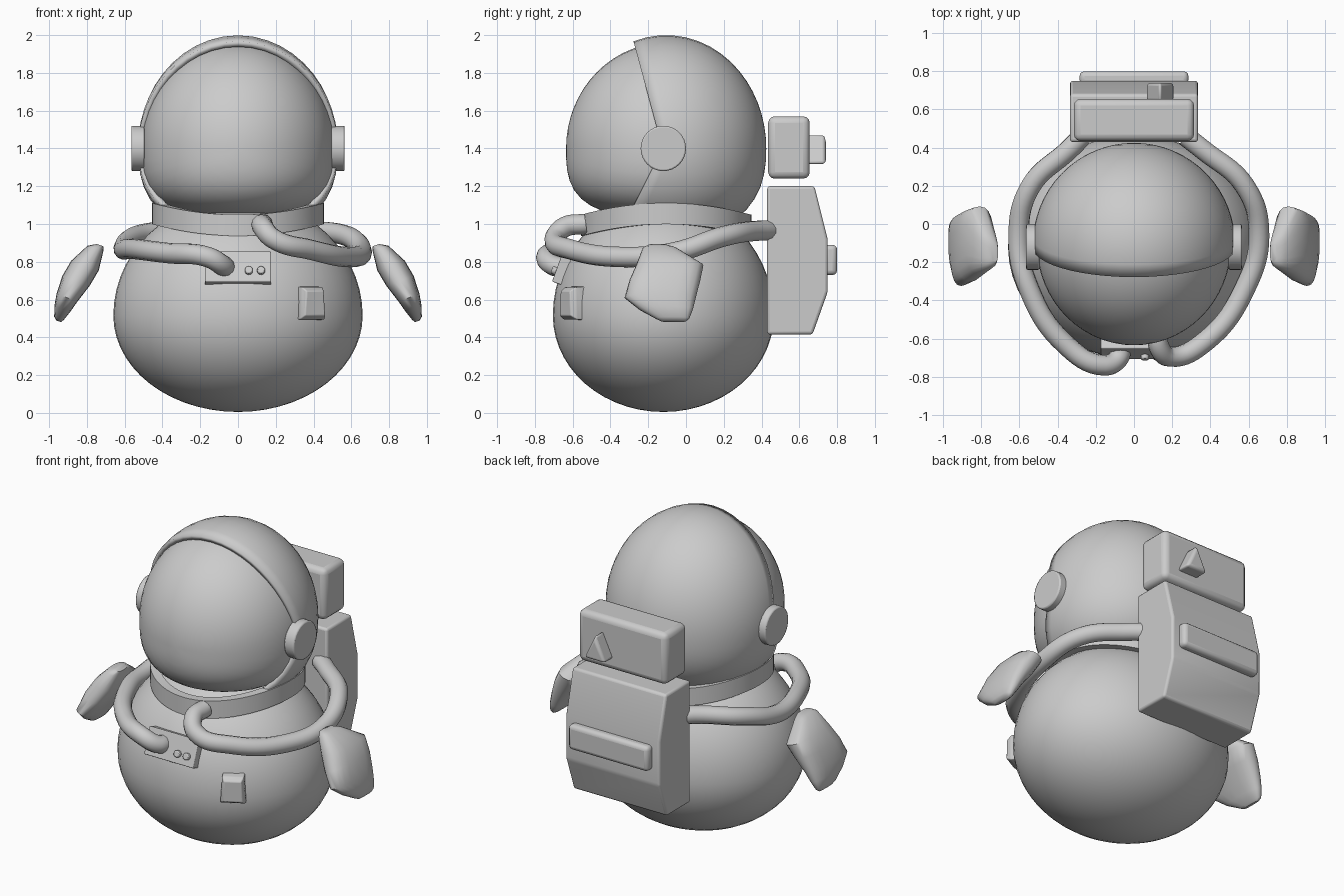
import bpy, bmesh
from math import sin, cos, pi, hypot, radians, copysign
from mathutils import Vector, Matrix

if "Cube" in bpy.data.objects:
    bpy.data.objects.remove(bpy.data.objects["Cube"])


def finish(name, bm, bevel=0.0, segs=3, angle=35):
    bmesh.ops.recalc_face_normals(bm, faces=bm.faces)
    me = bpy.data.meshes.new(name)
    bm.to_mesh(me)
    bm.free()
    ob = bpy.data.objects.new(name, me)
    bpy.context.collection.objects.link(ob)
    bpy.ops.object.select_all(action='DESELECT')
    bpy.context.view_layer.objects.active = ob
    ob.select_set(True)
    bpy.ops.object.shade_smooth_by_angle(angle=radians(angle))
    if bevel:
        m = ob.modifiers.new("bevel", 'BEVEL')
        m.width, m.segments = bevel, segs
        m.limit_method, m.angle_limit = 'ANGLE', radians(15)
    return ob


def loft(name, rings, caps=True, closed=False, **kw):
    bm = bmesh.new()
    vs = [[bm.verts.new(p) for p in r] for r in rings]
    n = len(vs[0])
    pairs = list(zip(vs, vs[1:])) + ([(vs[-1], vs[0])] if closed else [])
    for a, b in pairs:
        for i in range(n):
            j = (i + 1) % n
            bm.faces.new((a[i], a[j], b[j], b[i]))
    if caps and not closed:
        bm.faces.new(vs[0])
        bm.faces.new(vs[-1])
    bmesh.ops.remove_doubles(bm, verts=bm.verts, dist=1e-5)
    return finish(name, bm, **kw)


def box(name, center, size, bevel=0.0, rot=None):
    bm = bmesh.new()
    bmesh.ops.create_cube(bm, size=1, matrix=Matrix.Diagonal((*size, 1)))
    ob = finish(name, bm, bevel)
    ob.location = center
    if rot:
        ob.rotation_euler = rot
    return ob


def disc(name, center, r, depth, rot, bevel=0.006):
    bm = bmesh.new()
    bmesh.ops.create_cone(bm, cap_ends=True, segments=32, radius1=r, radius2=r, depth=depth)
    ob = finish(name, bm, bevel, 2)
    ob.location, ob.rotation_euler = center, rot
    return ob


def egg(d, a, b, up, low, n_low):
    """Point in direction d on an egg with different upper and lower halves."""
    h, n = hypot(d[0] / a, d[1] / b), (2 if d[2] >= 0 else n_low)
    c = up if d[2] >= 0 else low
    return Vector(d) * (h ** n + abs(d[2] / c) ** n) ** (-1 / n)


def dome(name, pole, shape, center, rim, n=48, m=16):
    """Egg-shaped bowl around the y axis, ending where y meets rim(height)."""
    def point(t, f):
        return egg((sin(f) * cos(t), pole * cos(f), sin(f) * sin(t)), *shape) + Vector(center)
    cols = []
    for i in range(n):
        t, lo, hi = 2 * pi * i / n, 0.3, 2.8
        for _ in range(30):
            f = (lo + hi) / 2
            p = point(t, f)
            if pole * (p.y - rim(p.z)) > 0:
                lo = f
            else:
                hi = f
        cols.append([point(t, lo * k / m) for k in range(m + 1)])
    return loft(name, [[c[k] for c in cols] for k in range(m + 1)], caps=False)


# Body
bm = bmesh.new()
bmesh.ops.create_uvsphere(bm, u_segments=48, v_segments=28, radius=1)
for v in bm.verts:
    v.co = Vector((v.co.x * .66, v.co.y * .585 - .12,
                   .515 + v.co.z * (.62 if v.co.z > 0 else .51)))
finish("body", bm)

# Helmet shell with slanted rim, and the visor inside it
helmet = dome("helmet_shell", 1, (.53, .53, .6, .47, 2.4), (0, -.105, 1.4),
              lambda z: -.125 - (.27 if z > 1.4 else .5) * abs(z - 1.4))
sol = helmet.modifiers.new("thickness", 'SOLIDIFY')
sol.thickness, sol.offset = .03, -1
if helmet.data.polygons[5].normal.dot(helmet.data.polygons[5].center - Vector((0, -.105, 1.4))) < 0:
    sol.offset = 1
dome("visor", -1, (.51, .53, .56, .365, 3), (0, -.105, 1.4), lambda z: -.05)

# Ear discs
for s, side in ((-1, "left"), (1, "right")):
    disc(side + "_ear_disc", (s * .53, -.12, 1.4), .12, .07, (0, pi / 2, 0), .008)

# Saddle-shaped collar
N = 64
rings = []
for r, base in ((.455, .968), (.455, 1.08), (.40, 1.08), (.40, .968)):
    rings.append([(r * cos(2 * pi * i / N), -.105 + r * .99 * sin(2 * pi * i / N),
                   base + .031 * cos(4 * pi * i / N)) for i in range(N)])
loft("collar", rings, closed=True)

# Backpack with angled rear face
prof = [(.43, 1.2), (.68, 1.2), (.75, .92), (.75, .64), (.67, .415), (.43, .415)]
loft("backpack", [[(x, y, z) for y, z in prof] for x in (-.335, .335)], bevel=.015)
box("backpack_bar", (0, .765, .81), (.57, .07, .16), .025)
box("backpack_top_box", (0, .545, 1.405), (.63, .22, .33), .035)
tri = [(.062, 1.318), (.212, 1.318), (.137, 1.478)]
loft("backpack_knob", [[(x, y, z) for x, z in tri] for y in (.64, .74)], bevel=.018)

# Chest panel and buttons
box("chest_panel", (0, -.652, .765), (.35, .06, .17), .005, (-.35, 0, 0))
for i, x in enumerate((.057, .122)):
    disc("panel_button_%d" % (i + 1), (x, -.692, .752), .021, .04, (pi / 2 - .35, 0, 0))

# Pouch: a block tapering outward
half = [(.075, .02, .09), (.075, -.05, .085), (.06, -.08, .065)]
pouch = loft("pouch", [[(-w, y, -h), (w, y, -h), (w * .85, y, h), (-w * .85, y, h)]
                       for w, y, h in half], bevel=.006)
pouch.location, pouch.rotation_euler = (.37, -.57, .58), (0, 0, .5)

# Hands: flattened, tilted mitts (z, centre x, half thickness, y range)
secs = [(.888, .73, .018, -.2, -.1), (.87, .755, .042, -.23, -.05), (.78, .81, .073, -.265, .092),
        (.70, .857, .073, -.3, .075), (.61, .905, .056, -.325, .052), (.55, .93, .042, -.25, .037),
        (.50, .948, .025, -.16, .018), (.485, .95, .012, -.13, .0)]
for s, side in ((-1, "left"), (1, "right")):
    rings = []
    for z, xc, th, y0, y1 in secs:
        ring = []
        for i in range(20):
            c, d = cos(2 * pi * i / 20), sin(2 * pi * i / 20)
            x = copysign(abs(c) ** .8, c) * th
            y = copysign(abs(d) ** .7, d) * (y1 - y0) / 2
            ring.append((s * (xc + x), (y0 + y1) / 2 + y, z + x * .35))
        rings.append(ring)
    loft(side + "_hand", rings, angle=50)


# Hoses from the backpack to the chest
def hose(name, pts):
    cu = bpy.data.curves.new(name, 'CURVE')
    cu.dimensions = '3D'
    cu.bevel_depth, cu.bevel_resolution = .054, 4
    cu.resolution_u, cu.use_fill_caps = 8, True
    sp = cu.splines.new('BEZIER')
    sp.bezier_points.add(len(pts) - 1)
    for b, p in zip(sp.bezier_points, pts):
        b.co = p
        b.handle_left_type = b.handle_right_type = 'AUTO'
    sp.use_smooth = True
    bpy.context.collection.objects.link(bpy.data.objects.new(name, cu))


hose("right_hose", [(.13, -.53, 1.0), (.13, -.64, .985), (.19, -.695, .92), (.38, -.61, .865),
                    (.585, -.33, .825), (.655, -.06, .85), (.58, .2, .935), (.36, .39, .965), (.27, .46, .965)])
hose("left_hose", [(-.07, -.63, .77), (-.08, -.70, .78), (-.16, -.74, .825), (-.36, -.63, .845),
                   (-.55, -.34, .868), (-.605, -.06, .87), (-.54, .2, .935), (-.34, .39, .965), (-.27, .46, .965)])
